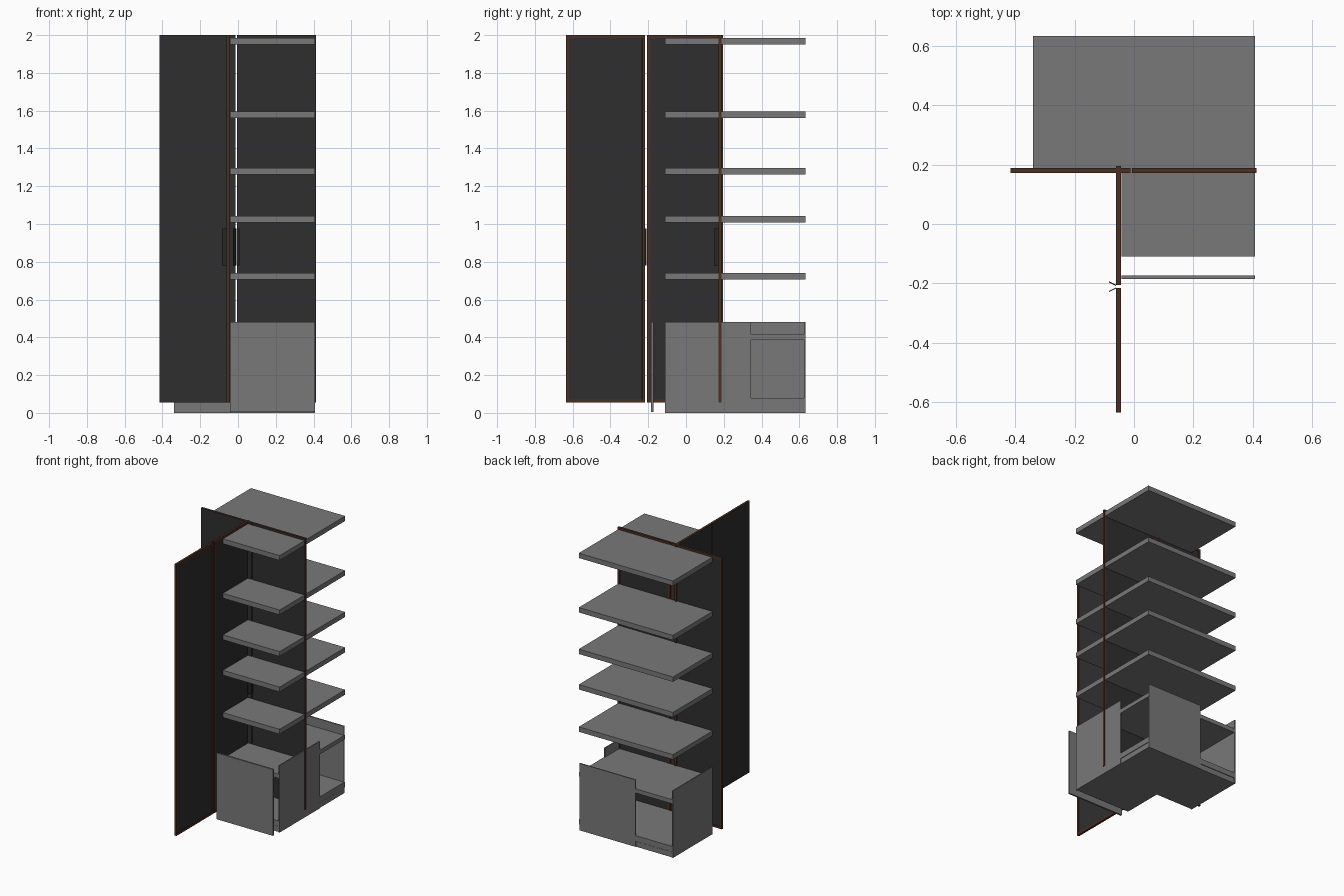
import bpy, bmesh, math
from mathutils import Vector

cube = bpy.data.objects.get("Cube")
if cube:
    bpy.data.objects.remove(cube, do_unlink=True)


def material(name, rgb):
    m = bpy.data.materials.new(name)
    m.use_nodes = True
    m.diffuse_color = (*rgb, 1)
    bsdf = next(n for n in m.node_tree.nodes if n.type == 'BSDF_PRINCIPLED')
    bsdf.inputs["Base Color"].default_value = (*rgb, 1)
    return m


GREY = material("grey board", (0.19, 0.19, 0.19))
DARK = material("dark panel", (0.028, 0.028, 0.028))
BROWN = material("brown edging", (0.07, 0.028, 0.017))


def finish(bm, name, *mats):
    bmesh.ops.recalc_face_normals(bm, faces=bm.faces)
    mesh = bpy.data.meshes.new(name)
    bm.to_mesh(mesh)
    bm.free()
    for m in mats:
        mesh.materials.append(m)
    obj = bpy.data.objects.new(name, mesh)
    bpy.context.collection.objects.link(obj)
    return obj


def prism(name, outline, z0, z1, mat):
    """Extrude a plan outline from z0 to z1."""
    bm = bmesh.new()
    base = bm.faces.new([bm.verts.new((x, y, z0)) for x, y in outline])
    ext = bmesh.ops.extrude_face_region(bm, geom=[base])
    top = [v for v in ext["geom"] if isinstance(v, bmesh.types.BMVert)]
    bmesh.ops.translate(bm, verts=top, vec=(0, 0, z1 - z0))
    return finish(bm, name, mat)


def box(name, x0, x1, y0, y1, z0, z1, mat):
    return prism(name, [(x0, y0), (x1, y0), (x1, y1), (x0, y1)], z0, z1, mat)


LEFT, NOTCH_X, RIGHT = -0.34, -0.042, 0.407
FRONT, NOTCH_Y, BACK = -0.11, 0.184, 0.633


def corner_board(name, z0, z1, i=0.0):
    """L-shaped board, drawn in by i on every side."""
    outline = [(NOTCH_X + i, FRONT + i), (RIGHT - i, FRONT + i),
               (RIGHT - i, BACK - i), (LEFT + i, BACK - i),
               (LEFT + i, NOTCH_Y + i), (NOTCH_X + i, NOTCH_Y + i)]
    return prism(name, outline, z0, z1, GREY)


# Shelves
for n, z in enumerate((0.705, 1.008, 1.262, 1.56, 1.95)):
    corner_board(f"shelf_{n + 1}", z, z + 0.035)

# Lower cabinet
corner_board("plinth", 0.0, 0.038, 0.004)
corner_board("cabinet_floor", 0.04, 0.08, 0.002)
corner_board("cabinet_shelf", 0.385, 0.415, 0.002)
T = 0.008
box("cabinet_left_wall", RIGHT - T, RIGHT, FRONT, 0.345, 0, 0.48, GREY)
box("cabinet_back_wall", NOTCH_X, RIGHT - 0.004, BACK - T, BACK, 0, 0.48, GREY)
box("cabinet_right_wall", LEFT, LEFT + T, NOTCH_Y, BACK, 0, 0.48, GREY)
box("cabinet_front", NOTCH_X, RIGHT, -0.185, -0.173, 0.005, 0.48, GREY)

HALF = 0.008


def door_leaf(name, u0, u1):
    """Brown-edged leaf, dark in front, with a sunk dark field behind."""
    bm = bmesh.new()
    bmesh.ops.create_cube(bm, size=1)
    for v in bm.verts:
        v.co = Vector((u0 if v.co.x < 0 else u1,
                       math.copysign(HALF, v.co.y),
                       0.055 if v.co.z < 0 else 2.0))
    bm.normal_update()
    front = min(bm.faces, key=lambda f: f.normal.y)
    rear = max(bm.faces, key=lambda f: f.normal.y)
    front.material_index = 1
    bmesh.ops.inset_region(bm, faces=[rear], thickness=0.022)
    bmesh.ops.inset_region(bm, faces=[rear], thickness=0.001, depth=-0.003)
    rear.material_index = 1
    return finish(bm, name, BROWN, DARK)


def handle(name, u, side):
    """Upright plate leaning away from the gap between two leaves."""
    a, b = u + side * 0.002, u + side * 0.014
    w = side * 0.004
    outline = [(a, -HALF), (b, -0.032), (b + w, -0.032), (a + w, -HALF)]
    return prism(name, outline, 0.78, 0.975, DARK)


# Two pairs of doors: one across the width, one turned forwards
pairs = (("cross", (0, 0.18), 0, (-0.415, -0.012, -0.006, 0.412)),
         ("forward", (-0.052, 0), -math.pi / 2, (-0.195, 0.206, 0.216, 0.635)))
for label, (px, py), turn, (a, b, c, d) in pairs:
    mid = (b + c) / 2
    parts = [door_leaf(label + "_door_1", a, b), door_leaf(label + "_door_2", c, d),
             handle(label + "_handle_1", mid, -1), handle(label + "_handle_2", mid, 1)]
    for o in parts:
        o.location = (px, py, 0)
        o.rotation_euler.z = turn
